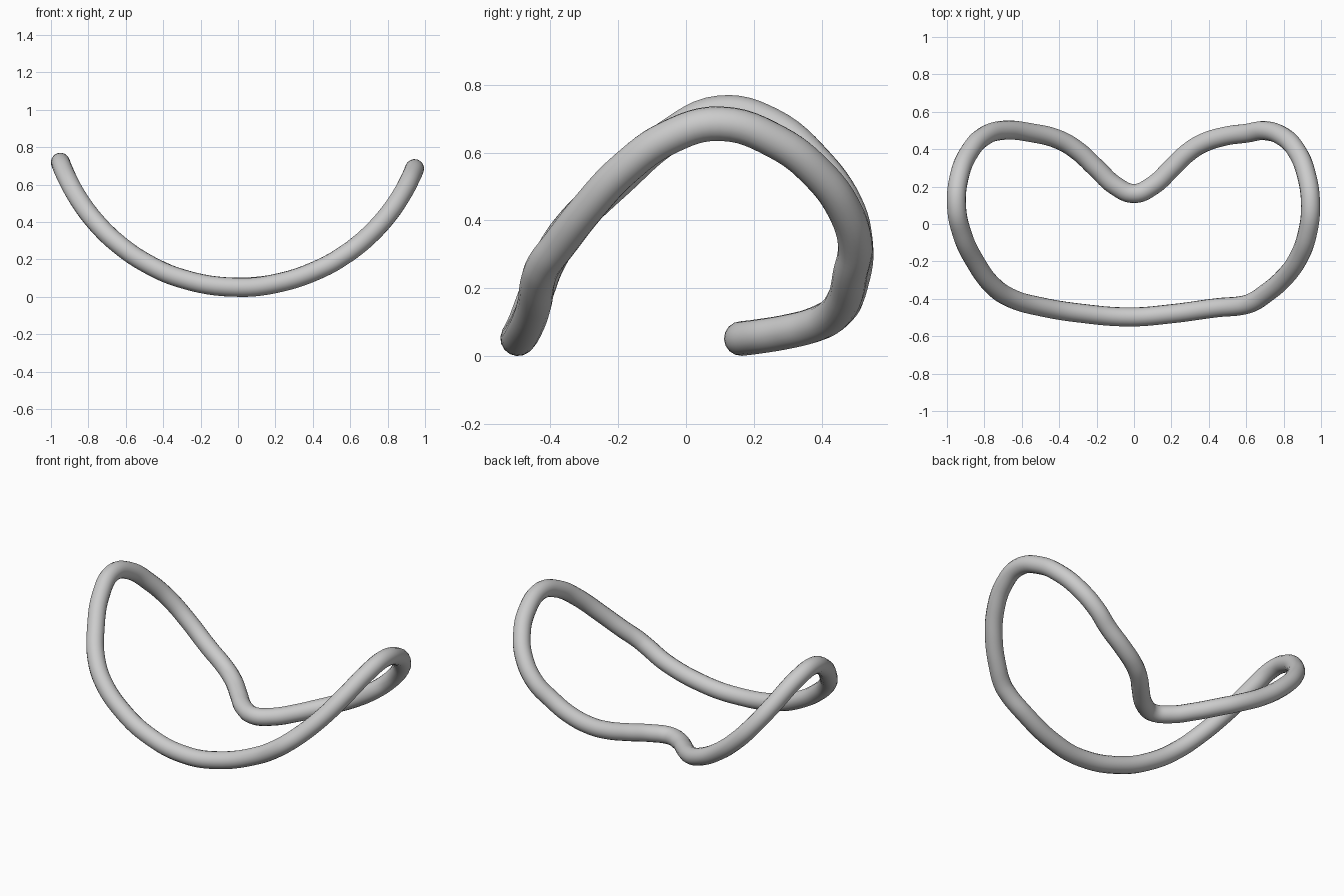
import bpy, math

if "Cube" in bpy.data.objects:
    bpy.data.objects.remove(bpy.data.objects["Cube"])

TUBE = 0.051   # tube radius
BEND = 1.014   # radius of the saddle bend in the front view

# plan outline of the loop, clockwise from the back notch
outline = [
    (0, 0.163), (0.1, 0.205), (0.2, 0.297), (0.28, 0.375), (0.36, 0.428),
    (0.48, 0.468), (0.6, 0.485), (0.7, 0.499), (0.8, 0.465), (0.87, 0.39),
    (0.92, 0.27), (0.944, 0.1), (0.927, -0.05), (0.88, -0.18), (0.8, -0.29),
    (0.7, -0.375), (0.63, -0.42), (0.58, -0.435), (0.45, -0.447),
    (0.2, -0.48), (-0.02, -0.497), (-0.3, -0.475), (-0.5, -0.442),
    (-0.65, -0.40), (-0.75, -0.335), (-0.85, -0.2), (-0.92, -0.05),
    (-0.949, 0.1), (-0.935, 0.25), (-0.88, 0.385), (-0.8, 0.47),
    (-0.7, 0.501), (-0.55, 0.488), (-0.4, 0.45), (-0.3, 0.39),
    (-0.2, 0.297), (-0.1, 0.205)]


def bend(x):
    # height of the loop on its bent surface, slightly higher on the left
    z = BEND - math.sqrt(BEND ** 2 - x * x)
    return TUBE + z * (1.015 if x < 0 else 0.985)


# bent tube loop
curve = bpy.data.curves.new("bent_loop", 'CURVE')
curve.dimensions = '3D'
curve.resolution_u = 6
curve.bevel_depth = TUBE
curve.bevel_resolution = 6
spline = curve.splines.new('BEZIER')
spline.bezier_points.add(len(outline) - 1)
spline.use_cyclic_u = True
for p, (x, y) in zip(spline.bezier_points, outline):
    p.co = (x, y, bend(x))
    p.handle_left_type = p.handle_right_type = 'AUTO'
spline.use_smooth = True
loop = bpy.data.objects.new("bent_loop", curve)
bpy.context.collection.objects.link(loop)

# turn into a smooth mesh
bpy.context.view_layer.objects.active = loop
loop.select_set(True)
bpy.ops.object.convert(target='MESH')
bpy.ops.object.shade_smooth()
